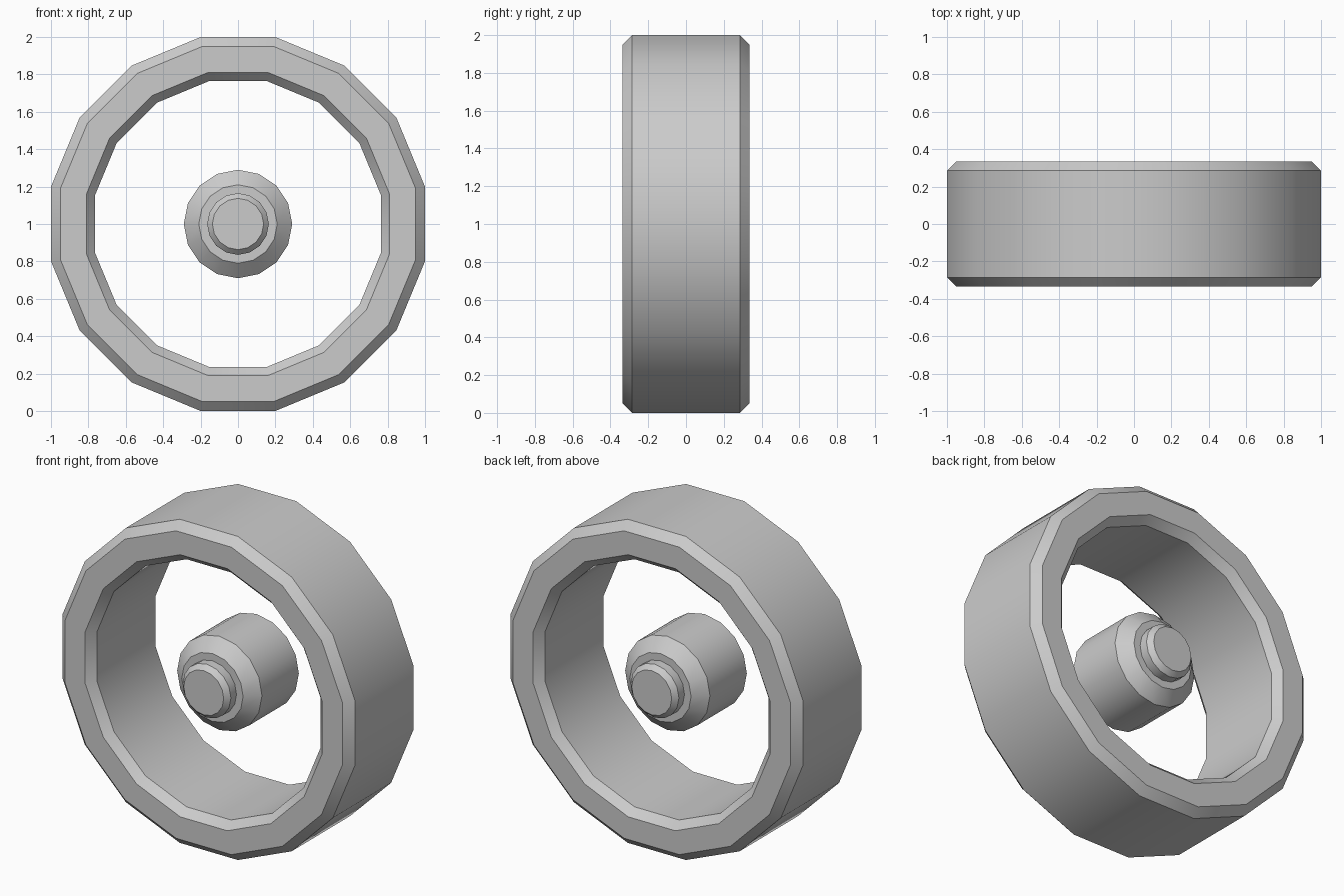
import bpy
import math

cube = bpy.data.objects.get("Cube")
if cube:
    bpy.data.objects.remove(cube, do_unlink=True)

SIDES = 16
CENTRE_Z = 1.0

grey = bpy.data.materials.new("plain grey")
grey.use_nodes = True
colour = (0.6, 0.6, 0.6, 1)
grey.diffuse_color = colour
grey.node_tree.nodes["Principled BSDF"].inputs["Base Color"].default_value = colour


def lathe(name, profile, phase, closed):
    """Spin (radius, y) points around the y axle; open profiles get end caps."""
    verts, faces = [], []
    for i in range(SIDES):
        a = phase + math.tau * i / SIDES
        verts += [(r * math.cos(a), y, CENTRE_Z + r * math.sin(a)) for r, y in profile]
    n = len(profile)
    for i in range(SIDES):
        j = (i + 1) % SIDES
        for k in range(n if closed else n - 1):
            m = (k + 1) % n
            faces.append((i * n + k, i * n + m, j * n + m, j * n + k))
    if not closed:
        faces.append([i * n for i in range(SIDES)])
        faces.append([i * n + n - 1 for i in reversed(range(SIDES))])
    mesh = bpy.data.meshes.new(name)
    mesh.from_pydata(verts, [], faces)
    mesh.materials.append(grey)
    obj = bpy.data.objects.new(name, mesh)
    bpy.context.collection.objects.link(obj)
    # Consistent outward normals, smooth walls, crisp bevels
    bpy.ops.object.select_all(action='DESELECT')
    obj.select_set(True)
    bpy.context.view_layer.objects.active = obj
    bpy.ops.object.mode_set(mode='EDIT')
    bpy.ops.mesh.select_all(action='SELECT')
    bpy.ops.mesh.normals_make_consistent(inside=False)
    bpy.ops.object.mode_set(mode='OBJECT')
    bpy.ops.object.shade_smooth_by_angle(angle=math.radians(30))
    return obj


def mirrored(half):
    """Front half of a profile followed by its reflection at the back."""
    return half + [(r, -y) for r, y in reversed(half)]


# Rim: flat-sided band with bevelled inner and outer edges
flat = 1 / math.cos(math.pi / SIDES)
outer = [(flat * r, y) for r, y in [(0.95, -0.335), (1.0, -0.285)]]
inner = [(flat * r, y) for r, y in [(0.81, -0.335), (0.765, -0.285)]]
lathe("rim", mirrored(outer) + list(reversed(mirrored(inner))), math.pi / SIDES, True)

# Hub: stepped axle with tapered shoulders and end pins
hub = [(0.137, -0.335), (0.165, -0.305), (0.165, -0.25), (0.21, -0.25), (0.29, -0.18)]
lathe("hub", mirrored(hub), 0, False)
